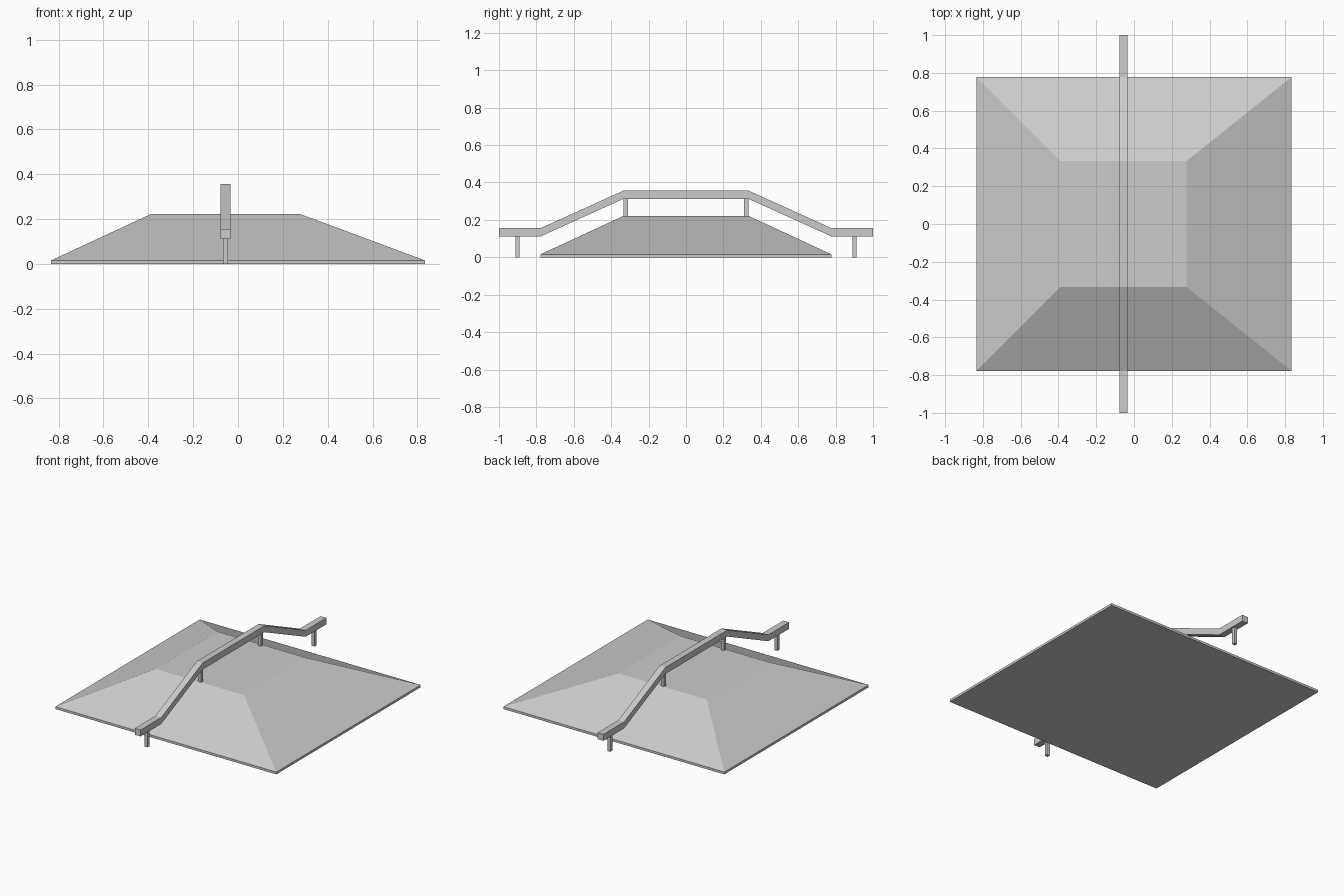
import bpy, bmesh

if "Cube" in bpy.data.objects:
    bpy.data.objects.remove(bpy.data.objects["Cube"])

RAIL_X, RAIL_W = -0.056, 0.044


def make_object(name, bm):
    bmesh.ops.recalc_face_normals(bm, faces=bm.faces)
    mesh = bpy.data.meshes.new(name)
    bm.to_mesh(mesh)
    bm.free()
    obj = bpy.data.objects.new(name, mesh)
    bpy.context.collection.objects.link(obj)
    return obj


def loft(name, rings):
    """Closed solid through matching rings of points."""
    bm = bmesh.new()
    rows = [[bm.verts.new(p) for p in ring] for ring in rings]
    n = len(rows[0])
    for a, b in zip(rows, rows[1:]):
        for i in range(n):
            j = (i + 1) % n
            bm.faces.new((a[i], a[j], b[j], b[i]))
    bm.faces.new(rows[0])
    bm.faces.new(rows[-1])
    return make_object(name, bm)


def rect(x0, x1, y, z):
    return [(x0, -y, z), (x1, -y, z), (x1, y, z), (x0, y, z)]


# Four-sided ramp with a thin vertical rim and an off-centre deck
loft("ramp", [
    rect(-0.833, 0.833, 0.777, 0),
    rect(-0.833, 0.833, 0.777, 0.016),
    rect(-0.389, 0.278, 0.333, 0.222),
])

# Square grind rail following the ramp
half = [(0.333, 0.357), (0.777, 0.156), (1.0, 0.156)]
path = [(-y, z) for y, z in reversed(half)] + half
x0, x1 = RAIL_X - RAIL_W / 2, RAIL_X + RAIL_W / 2
loft("grind_rail", [
    [(x0, y, z - RAIL_W), (x1, y, z - RAIL_W), (x1, y, z), (x0, y, z)]
    for y, z in path
])

# Rail posts: on the ground at the ends, on the deck in the middle
for label, y, bottom, top in (("ground", 0.9, 0, 0.112), ("deck", 0.322, 0.222, 0.313)):
    for side, sign in (("front", -1), ("back", 1)):
        r = 0.011
        loft(f"{side}_{label}_post", [
            [(RAIL_X + dx, sign * y + dy, z)
             for dx, dy in ((-r, -r), (r, -r), (r, r), (-r, r))]
            for z in (bottom, top)
        ])
